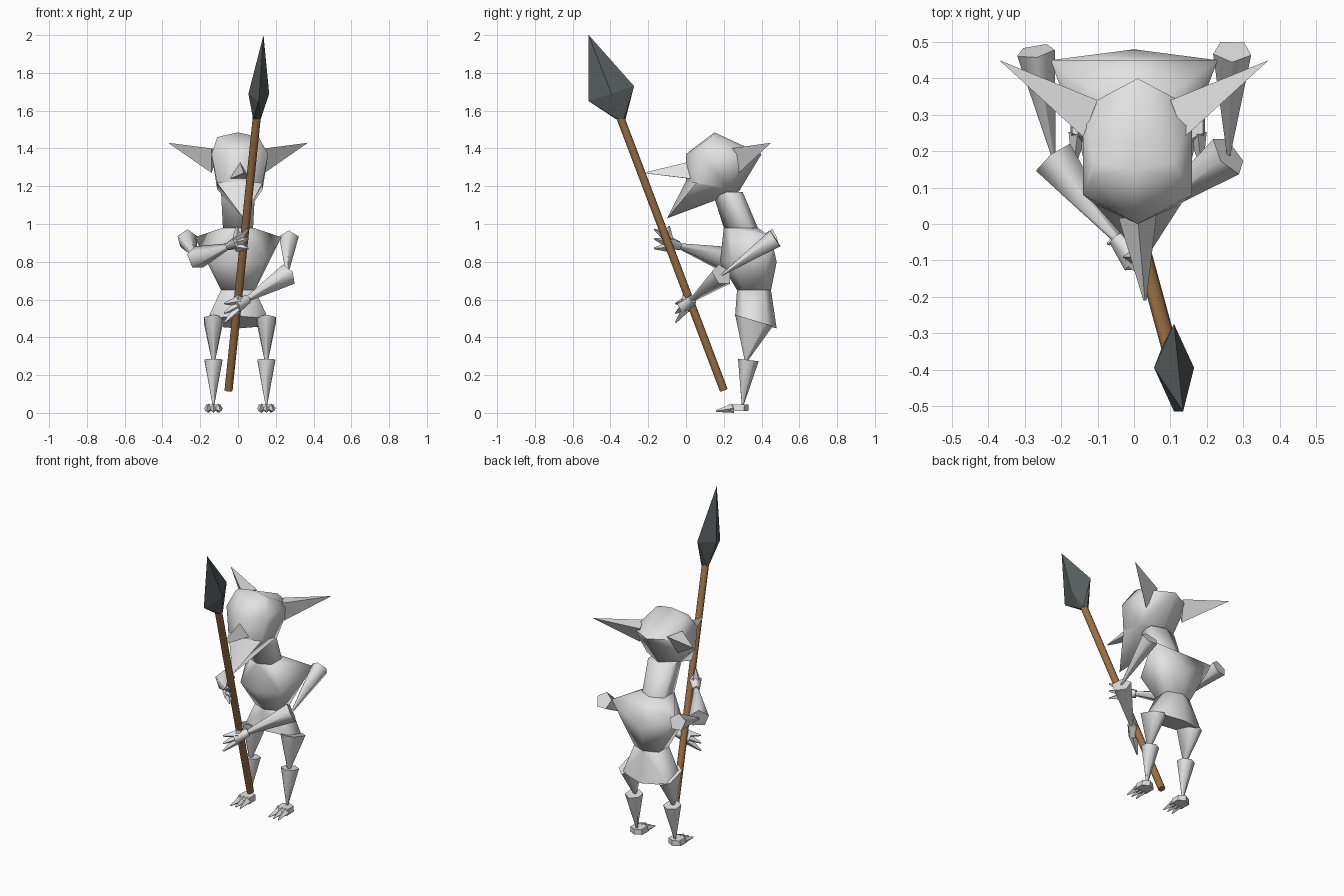
import bpy, bmesh, math
from mathutils import Vector

default_cube = bpy.data.objects.get("Cube")
if default_cube:
    bpy.data.objects.remove(default_cube, do_unlink=True)


def material(name, red, green, blue):
    mat = bpy.data.materials.new(name)
    mat.use_nodes = True
    colour = (red, green, blue, 1)
    mat.diffuse_color = colour
    mat.node_tree.nodes["Principled BSDF"].inputs["Base Color"].default_value = colour
    return mat


skin = material("pale_grey_skin", 0.76, 0.76, 0.76)
wood = material("brown_wood", 0.33, 0.16, 0.06)
metal = material("dark_metal", 0.1, 0.115, 0.115)


def finish(name, bm, mat, angle):
    """Turn a bmesh into a shaded object."""
    bmesh.ops.recalc_face_normals(bm, faces=bm.faces)
    mesh = bpy.data.meshes.new(name)
    bm.to_mesh(mesh)
    bm.free()
    mesh.materials.append(mat)
    obj = bpy.data.objects.new(name, mesh)
    bpy.context.collection.objects.link(obj)
    bpy.ops.object.select_all(action='DESELECT')
    obj.select_set(True)
    bpy.context.view_layer.objects.active = obj
    bpy.ops.object.shade_smooth_by_angle(angle=math.radians(angle))


def ring(z, y, half_width, half_depth, tilt=0, x=0):
    """Six-sided body section, boxy at the sides and pointed front and back."""
    outline = [(0, -1), (0, 1)] + [(i, j * 0.6) for i in (-1, 1) for j in (-1, 1)]
    return [Vector((x + i * half_width, y + j * half_depth, z + tilt * j * half_depth))
            for i, j in outline]


def hull(name, points, mat=skin, angle=75):
    """Faceted solid wrapped around sections and corner points."""
    bm = bmesh.new()
    for point in points:
        bm.verts.new(point)
    bmesh.ops.convex_hull(bm, input=bm.verts)
    loose = [vert for vert in bm.verts if not vert.link_faces]
    bmesh.ops.delete(bm, geom=loose, context='VERTS')
    finish(name, bm, mat, angle)


def cone(name, start, end, start_radius, end_radius=0.005, sides=6, mat=skin):
    """Tapered limb, claw or pole from start to end."""
    start, end = Vector(start), Vector(end)
    axis = end - start
    bm = bmesh.new()
    bmesh.ops.create_cone(bm, cap_ends=True, segments=sides, radius1=start_radius,
                          radius2=end_radius, depth=axis.length)
    turn = axis.to_track_quat('Z', 'Y').to_matrix().to_4x4()
    bmesh.ops.transform(bm, matrix=turn, verts=bm.verts)
    bmesh.ops.translate(bm, vec=(start + end) / 2, verts=bm.verts)
    finish(name, bm, mat, 75)


# Body sections from the hips to the crown
hips = ring(0.48, 0.37, 0.16, 0.11, tilt=-0.3)
waist = ring(0.65, 0.36, 0.09, 0.09)
chest = ring(0.8, 0.33, 0.15, 0.15)
neck_base = ring(0.98, 0.29, 0.08, 0.09)
neck_top = ring(1.17, 0.22, 0.09, 0.08)
jaw_line = ring(1.2, 0.14, 0.12, 0.14, tilt=-0.2, x=0.01)
brow = ring(1.37, 0.2, 0.15, 0.2, x=0.01)
crown = ring(1.46, 0.15, 0.11, 0.03)
crown_peak = Vector((0, 0.15, 1.485))
shoulders = [Vector((side * 0.23, 0.45, 0.93)) for side in (-1, 1)]

# Torso, neck and head
hull("pelvis", hips + waist)
hull("chest", waist + chest + neck_base + shoulders)
hull("neck", neck_base + neck_top)
hull("head", jaw_line + brow + crown + [crown_peak])
hull("jaw", jaw_line + [Vector((0.03, -0.1, 1.03))], angle=60)
cone("nose", (0.01, 0.02, 1.27), (0.03, -0.21, 1.27), 0.06, sides=3)

# Arms, with claws curling round the shaft
arms = {
    "right": (-1, Vector((-0.22, 0.18, 0.82)), Vector((-0.03, -0.06, 0.89))),
    "left": (1, Vector((0.26, 0.19, 0.73)), Vector((0.03, 0.02, 0.59))),
}
up = Vector((0, 0, 1))
for side, (sign, elbow, wrist) in arms.items():
    cone(side + "_upper_arm", (sign * 0.27, 0.475, 0.92), elbow, 0.055, sides=5)
    cone(side + "_forearm", elbow, wrist, 0.063, 0.01, sides=5)
    reach = (wrist - elbow).normalized()
    palm = wrist + reach * 0.04
    cone(side + "_palm", wrist - reach * 0.03, palm + reach * 0.02, 0.025, 0.04, sides=5)
    for finger, lift in (("lower", -0.05), ("middle", 0), ("upper", 0.05)):
        cone(f"{side}_{finger}_claw", palm + up * lift * 0.4,
             palm + reach * 0.1 + up * lift, 0.028, sides=4)
    cone(side + "_thumb_claw", palm, palm + up * 0.09, 0.03, sides=4)

# Ears, legs and clawed feet
for side, sign in (("right", -1), ("left", 1)):
    hull(side + "_ear", [Vector((sign * out, y, z)) for out, y, z in (
        (0.37, 0.45, 1.43), (0.14, 0.24, 1.4), (0.14, 0.28, 1.27), (0.1, 0.34, 1.39))],
         angle=40)
    x = 0.01 + sign * 0.14
    hull(side + "_thigh", ring(0.49, 0.36, 0.05, 0.1, tilt=-0.3, x=x)
         + ring(0.28, 0.32, 0.01, 0.01, x=x))
    cone(side + "_shin", (x, 0.33, 0.28), (x, 0.3, 0.04), 0.055)
    hull(side + "_foot", ring(0.01, 0.27, 0.045, 0.06, x=x)
         + ring(0.045, 0.28, 0.04, 0.05, x=x), angle=40)
    for toe, spread in (("inner", -sign), ("middle", 0), ("outer", sign)):
        toe_x = x + spread * 0.025
        cone(f"{side}_{toe}_toe", (toe_x, 0.25, 0.025), (toe_x + spread * 0.01, 0.16, 0.01),
             0.025, sides=4)

# Spear: a round shaft and a diamond-shaped blade
cone("spear_shaft", (-0.05, 0.2, 0.12), (0.1, -0.35, 1.57), 0.022, 0.022, sides=12, mat=wood)
blade_centre = Vector((0.11, -0.395, 1.69))
blade_width = Vector((0, 0.12, 0.04))
blade_thickness = Vector((0.055, 0, 0))
blade_corners = [blade_centre + sign * half
                 for half in (blade_width, blade_thickness) for sign in (-1, 1)]
blade_tip = Vector((0.135, -0.515, 2))
hull("spear_head", blade_corners + [blade_tip] + ring(1.555, -0.345, 0.02, 0.025, x=0.1),
     mat=metal, angle=10)
